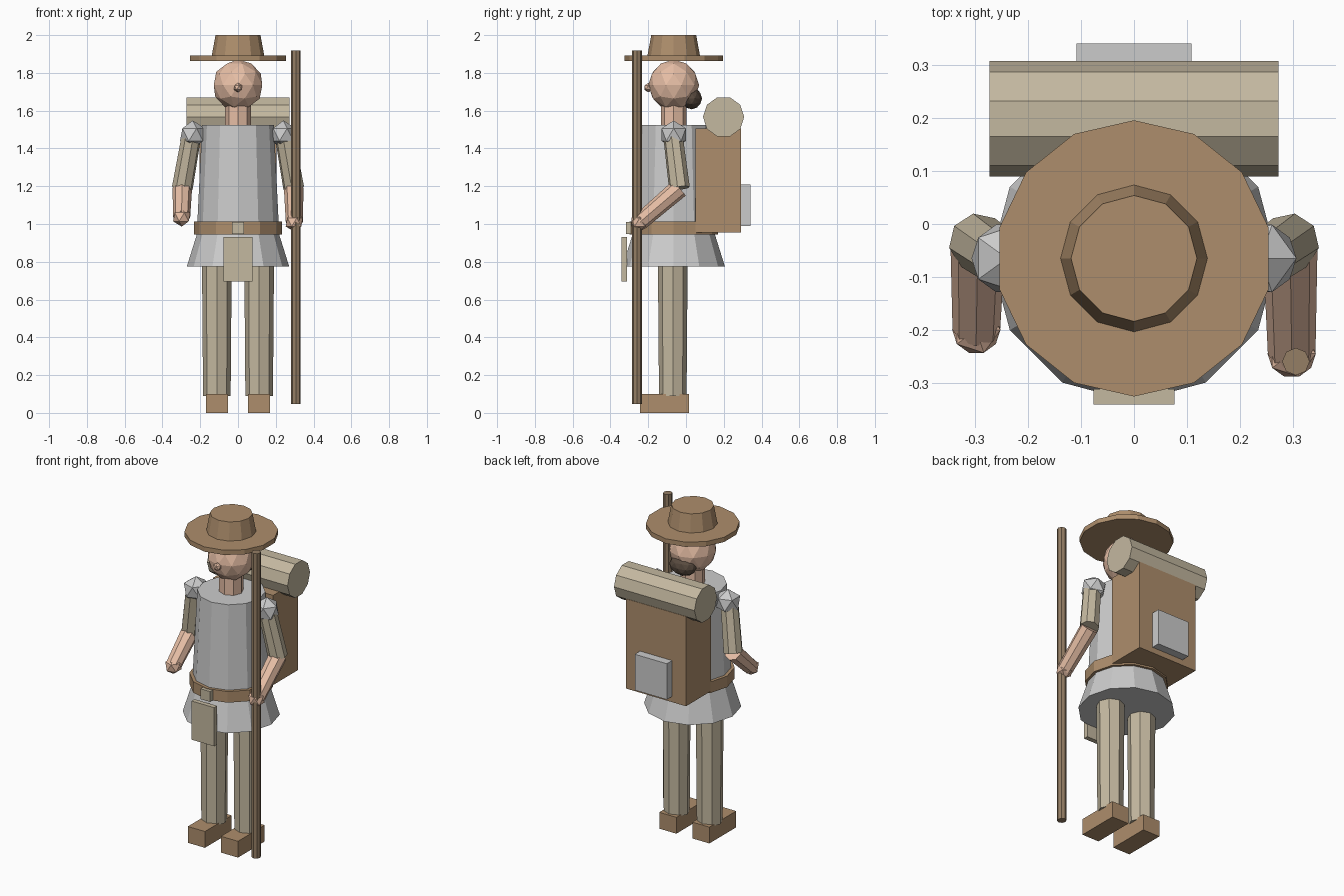
import bpy, math
from mathutils import Vector

if "Cube" in bpy.data.objects:
    bpy.data.objects.remove(bpy.data.objects["Cube"])

CY = -0.065  # body axis in y


def mat(name, rgb):
    m = bpy.data.materials.new(name)
    m.diffuse_color = (*rgb, 1)
    m.use_nodes = True
    m.node_tree.nodes["Principled BSDF"].inputs["Base Color"].default_value = m.diffuse_color
    return m


LEATHER = mat("leather", (0.42, 0.27, 0.15))
CLOTH = mat("cloth", (0.55, 0.48, 0.35))
SKIN = mat("skin", (0.80, 0.52, 0.38))
WOOD = mat("wood", (0.30, 0.21, 0.13))
HAIR = mat("hair", (0.10, 0.07, 0.05))


def finish(name, m):
    o = bpy.context.object
    o.name = name
    if m:
        o.data.materials.append(m)
    return o


def box(name, lo, hi, m=None):
    lo, hi = Vector(lo), Vector(hi)
    bpy.ops.mesh.primitive_cube_add(size=1, location=(lo + hi) / 2)
    o = finish(name, m)
    o.scale = hi - lo
    return o


def cone(name, z0, z1, r0, r1, n, m=None, x=0, y=CY):
    bpy.ops.mesh.primitive_cone_add(vertices=n, radius1=r0, radius2=r1, depth=z1 - z0,
                                    location=(x, y, (z0 + z1) / 2))
    return finish(name, m)


def limb(name, p, q, r0, r1, m):
    p, q = Vector(p), Vector(q)
    d = q - p
    bpy.ops.mesh.primitive_cone_add(vertices=8, radius1=r0, radius2=r1, depth=d.length,
                                    location=(p + q) / 2,
                                    rotation=d.to_track_quat('Z', 'Y').to_euler())
    return finish(name, m)


def ball(name, loc, r, sub, m=None, scale=(1, 1, 1)):
    bpy.ops.mesh.primitive_ico_sphere_add(subdivisions=sub, radius=r, location=loc)
    o = finish(name, m)
    o.scale = scale
    return o


# Tunic and belt
cone("tunic_body", 0.97, 1.525, 0.217, 0.19, 12)
cone("tunic_skirt", 0.775, 0.98, 0.271, 0.207, 12)
cone("belt", 0.945, 1.013, 0.234, 0.234, 12, LEATHER)
box("belt_buckle", (-0.033, -0.318, 0.947), (0.033, -0.28, 1.01), CLOTH)
box("belt_pouch", (-0.077, -0.341, 0.695), (0.077, -0.312, 0.932), CLOTH)

# Head
cone("neck", 1.50, 1.65, 0.068, 0.068, 8, SKIN)
ball("head", (0, CY, 1.735), 0.135, 2, SKIN)
ball("nose", (0, -0.199, 1.722), 0.025, 1, SKIN)
ball("hair_bun", (0, 0.03, 1.665), 1, 2, HAIR, (0.085, 0.055, 0.058))

# Hat
cone("hat_brim", 1.863, 1.892, 0.261, 0.261, 14, LEATHER)
cone("hat_crown", 1.88, 2.0, 0.141, 0.119, 12, LEATHER)

# Legs, boots and arms on both sides; the staff hand reaches further
for side, s in (("left", -1), ("right", 1)):
    cone(f"{side}_leg", 0.09, 0.85, 0.073, 0.079, 8, CLOTH, x=s * 0.112, y=-0.07)
    box(f"{side}_boot", (s * 0.112 - 0.058, -0.243, 0), (s * 0.112 + 0.058, 0.016, 0.1), LEATHER)
    elbow = (s * 0.295, -0.035, 1.19)
    hand = (0.298, -0.245, 1.01) if s > 0 else (-0.298, -0.2, 1.037)
    ball(f"{side}_shoulder", (s * 0.24, CY, 1.473), 0.075, 1)
    limb(f"{side}_upper_arm", (s * 0.245, -0.07, 1.475), elbow, 0.052, 0.056, CLOTH)
    limb(f"{side}_forearm", elbow, hand, 0.052, 0.045, SKIN)
    ball(f"{side}_hand", hand, 0.051, 1, SKIN)

# Walking staff
cone("walking_staff", 0.048, 1.918, 0.026, 0.026, 8, WOOD, x=0.306, y=-0.26)

# Backpack with bedroll
box("backpack", (-0.203, 0.05, 0.955), (0.203, 0.29, 1.505), LEATHER)
box("backpack_pocket", (-0.109, 0.28, 0.99), (0.109, 0.341, 1.21))
roll = cone("bedroll", 1.567 - 0.273, 1.567 + 0.273, 0.109, 0.109, 10, CLOTH, y=0.199)
roll.rotation_euler = (0, math.pi / 2, 0)
